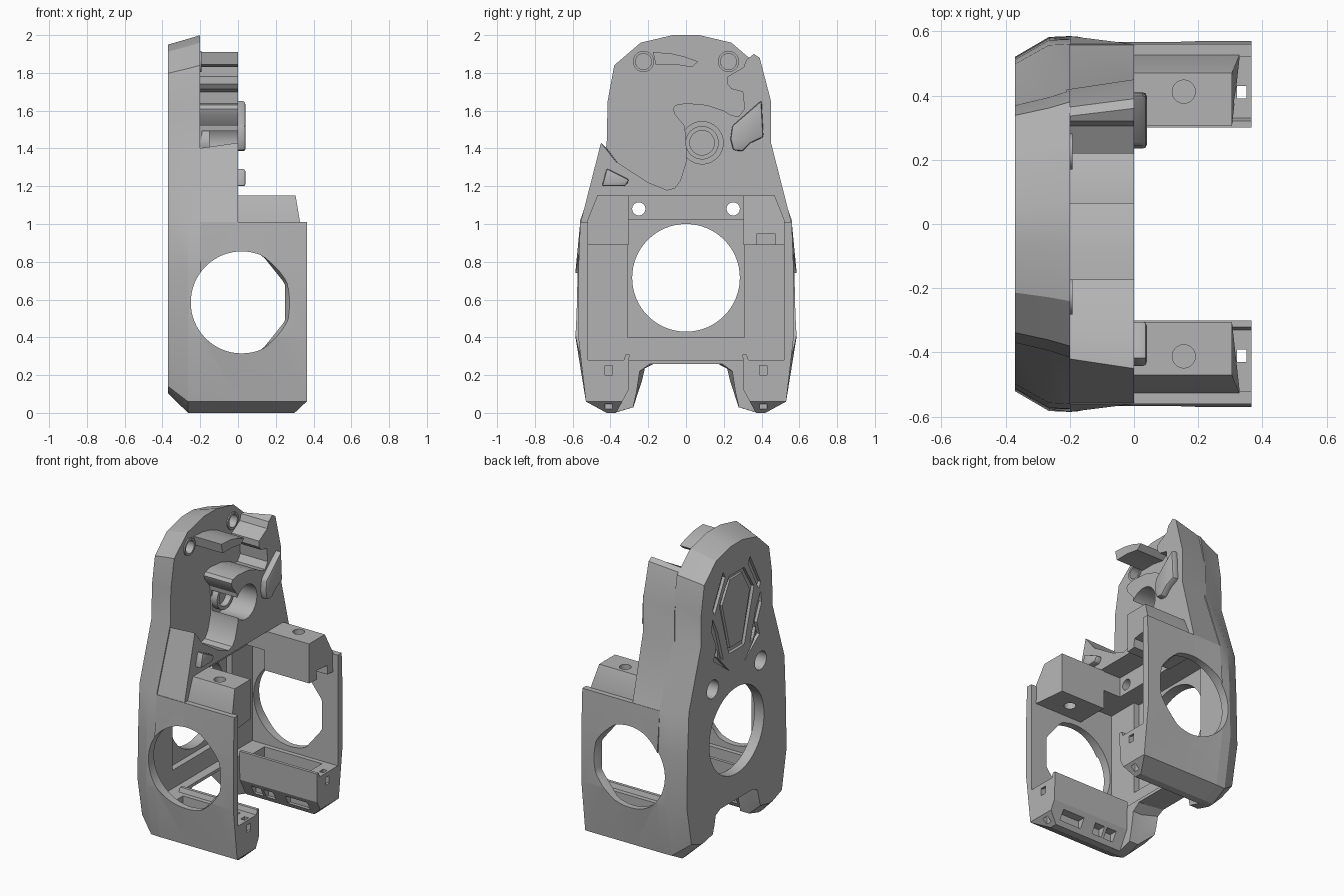
import bpy, bmesh, math

if "Cube" in bpy.data.objects:
    bpy.data.objects.remove(bpy.data.objects["Cube"], do_unlink=True)

grey = bpy.data.materials.new("plain_grey")
grey.use_nodes = True
colour = (0.45, 0.45, 0.45, 1)
grey.diffuse_color = colour
grey.node_tree.nodes["Principled BSDF"].inputs["Base Color"].default_value = colour


def loft(name, sections):
    """Solid through (x, [(y, z), ...]) sections with equal point counts."""
    bm = bmesh.new()
    rings = [[bm.verts.new((x, y, z)) for y, z in pts] for x, pts in sections]
    n = len(rings[0])
    for a, b in zip(rings, rings[1:]):
        for i in range(n):
            j = (i + 1) % n
            bm.faces.new((a[i], a[j], b[j], b[i]))
    bm.faces.new(rings[0])
    bm.faces.new(rings[-1])
    bmesh.ops.recalc_face_normals(bm, faces=bm.faces)
    mesh = bpy.data.meshes.new(name)
    bm.to_mesh(mesh)
    bm.free()
    mesh.materials.append(grey)
    ob = bpy.data.objects.new(name, mesh)
    bpy.context.collection.objects.link(ob)
    return ob


def prism(name, pts, x0, x1):
    return loft(name, [(x0, pts), (x1, pts)])


def loft_y(name, sections):
    """Solid through (y, [(x, z), ...]) sections."""
    ob = loft(name, [(y, [(-x, z) for x, z in pts]) for y, pts in sections])
    for v in ob.data.vertices:
        x, y, z = v.co
        v.co = (-y, x, z)
    return ob


def box(name, x0, x1, y0, y1, z0, z1):
    return prism(name, [(y0, z0), (y1, z0), (y1, z1), (y0, z1)], x0, x1)


def circle(cy, cz, r, n=48):
    return [(cy + r * math.cos(math.tau * i / n), cz + r * math.sin(math.tau * i / n))
            for i in range(n)]


def upright_pin(cx, cy, r, z0, z1):
    ob = prism("cutter", circle(cx, cy, r, 32), z0, z1)
    for v in ob.data.vertices:
        z, x, y = v.co
        v.co = (x, y, z)
    return ob


def finish(ob, cutters=()):
    """Cut the part, bake the result and shade it."""
    for c in cutters:
        c.hide_render = True
        mod = ob.modifiers.new("cut", 'BOOLEAN')
        mod.operation, mod.solver, mod.object = 'DIFFERENCE', 'EXACT', c
    if ob.modifiers:
        graph = bpy.context.evaluated_depsgraph_get()
        baked = bpy.data.meshes.new_from_object(ob.evaluated_get(graph))
        ob.modifiers.clear()
        ob.data = baked
        for c in cutters:
            bpy.data.objects.remove(c, do_unlink=True)
    bpy.ops.object.select_all(action='DESELECT')
    ob.select_set(True)
    bpy.context.view_layer.objects.active = ob
    bpy.ops.object.shade_smooth_by_angle(angle=math.radians(25))


def mirrored(pts, s):
    return [(y * s, z) for y, z in pts]


def window_profile(limit):
    """Round window whose front end is trimmed to three straight edges."""
    pts = []
    for dx, dz in circle(0, 0, 0.27, 64):
        k = 1
        if dx > 0:
            k = min(1, (limit - 0.02) / dx, (limit + 0.06) / (dx + 0.8 * abs(dz)))
        pts.append((0.02 + dx * k, 0.585 + dz * k))
    return pts


def window_cutter(s):
    return loft_y("cutter", [(0.5 * s, window_profile(0.245)), (0.53 * s, window_profile(0.25)),
                             (0.6 * s, window_profile(0.3))])


# Face plate: arched outline with a chamfered outer rim
half = [(0.19, 0.26), (0.245, 0.22), (0.262, 0.11), (0.28, 0.03), (0.38, 0), (0.42, 0),
        (0.53, 0.06), (0.585, 0.4), (0.575, 0.75), (0.56, 1.02), (0.42, 1.42), (0.415, 1.65),
        (0.38, 1.84), (0.24, 1.96), (0.07, 2)]
outline = half + mirrored(half, -1)[::-1]


def rim(y, z):
    z2 = 1 + (z - 1) * 0.95 if z > 1 else z
    z2 = 0.26 - (0.26 - z) * 0.6 if z < 0.26 else z2
    return (y * 0.89, z2)


def shoulder(y, z):
    return (y * 0.95, 1 + (z - 1) * 0.98) if z > 1.1 else (y * 0.995, z)


plate = loft("face_plate", [(-0.37, [rim(*p) for p in outline]),
                            (-0.265, [shoulder(*p) for p in outline]), (-0.2, outline)])
cuts = [box("cutter", -0.26, 0, -0.52, 0.52, 0.28, 1.02),
        box("cutter", -0.3, 0, -0.31, 0.31, 0.4, 1.02),
        prism("cutter", circle(0, 0.715, 0.285, 64), -0.5, 0)]
for s in (1, -1):
    cuts += [window_cutter(s),
             prism("cutter", circle(0.25 * s, 1.08, 0.035, 32), -0.5, 0),
             prism("cutter", circle(0.25 * s, 1.08, 0.06, 32), -0.5, -0.21),
             prism("cutter", circle(0.225 * s, 1.86, 0.042, 32), -0.27, 0)]
# Decorative grooves on the outer face
crest = [(0.08, 1.76), (0.18, 1.6), (0.08, 1.25)]
crest = crest + mirrored(crest, -1)[::-1]
cuts.append(prism("cutter", crest, -0.5, -0.35))
bands = [[(0.14, 1.81), (0.25, 1.6), (0.23, 1.56), (0.12, 1.77)],
         [(0.25, 1.54), (0.2, 1.44), (0.14, 1.24), (0.17, 1.25), (0.26, 1.46)],
         [(0.2, 1.38), (0.24, 1.26), (0.08, 1.14), (0.2, 1.27)]]
for s in (1, -1):
    cuts += [prism("cutter", mirrored(b, s), -0.5, -0.35) for b in bands]
finish(plate, cuts)
finish(prism("crest_island", [(y * 0.8, 1.52 + (z - 1.52) * 0.88) for y, z in crest],
             -0.365, -0.345))

# Middle body: stepped inner mount with the hook around the bore
body_outline = [(-0.56, 1), (0.56, 1), (0.45, 1.43), (0.45, 1.65), (0.39, 1.88), (0.36, 1.9),
                (0.32, 1.87), (0.305, 1.83), (0.22, 1.78), (0.22, 1.74), (0.24, 1.715),
                (0.3, 1.7), (0.31, 1.61), (0.28, 1.57), (0.24, 1.575), (0.2, 1.6),
                (0.11, 1.63), (0, 1.64), (-0.055, 1.63), (-0.07, 1.61), (-0.06, 1.58),
                (-0.01, 1.52), (0, 1.43), (0, 1.33), (-0.03, 1.23), (-0.06, 1.19),
                (-0.1, 1.18), (-0.2, 1.22), (-0.37, 1.33), (-0.45, 1.43)]


def inner_end(y, z):
    if abs(y) > 0.33 and z > 1.1:
        return (y * 0.93, z - 0.03)
    return (y, z)


body = loft("middle_body", [(-0.21, [inner_end(*p) for p in body_outline]), (0, body_outline)])
cuts = [box("cutter", -0.15, 0.1, -0.31, 0.31, 0.9, 1.15),
        box("cutter", -0.3, 0.1, -0.52, 0.52, 0.9, 1.02),
        prism("cutter", circle(0.085, 1.43, 0.112), -0.19, 0.1),
        prism("cutter", circle(-0.093, 1.255, 0.055, 32), -0.012, 0.1),
        prism("cutter", circle(-0.093, 1.255, 0.04, 32), -0.15, 0.1)]
cuts += [prism("cutter", circle(0.25 * s, 1.08, 0.035, 32), -0.5, 0.1) for s in (1, -1)]
finish(body, cuts)


def ring(name, y, z, r_out, r_in, x0, x1):
    ob = prism(name, circle(y, z, r_out), x0, x1)
    finish(ob, [prism("cutter", circle(y, z, r_in), x0 - 0.1, x1 + 0.1)])


ring("bore_ring", 0.085, 1.43, 0.088, 0.065, -0.2, -0.15)
ring("right_pin_socket", -0.225, 1.86, 0.056, 0.042, -0.21, -0.192)
ring("left_pin_socket", 0.225, 1.86, 0.056, 0.042, -0.21, -0.192)

# Curved shelf near the top
finish(prism("curved_shelf", [(-0.16, 1.845), (-0.06, 1.845), (0.03, 1.83), (0.065, 1.86),
                              (-0.01, 1.887), (-0.08, 1.903), (-0.175, 1.91)], -0.21, 0))


# Raised locating pads with softened edges
def pad(name, pts):
    ob = prism(name, pts, -0.02, 0.04)
    mod = ob.modifiers.new("soft", 'BEVEL')
    mod.width, mod.segments = 0.012, 2
    finish(ob)


pad("tall_pad", [(0.25, 1.39), (0.3, 1.385), (0.345, 1.43), (0.41, 1.46), (0.4, 1.655),
                 (0.245, 1.52), (0.235, 1.45)])
pad("small_pad", [(-0.445, 1.2), (-0.32, 1.2), (-0.3, 1.235), (-0.42, 1.295)])

# Side walls with duct rails, large window and mounting lugs
wall = [(0.52, 1.01), (0.56, 1.01), (0.57, 0.75), (0.57, 0.4), (0.53, 0.06), (0.42, 0),
        (0.37, 0), (0.305, 0.12), (0.3, 0.31), (0.32, 0.31), (0.33, 0.28), (0.52, 0.28)]
wall_root = [(y + 0.015 if 0.3 < z < 0.8 and y > 0.5 else y, z) for y, z in wall]
lug = [(0.305, 0.89), (0.53, 0.89), (0.53, 1.0), (0.47, 1.15), (0.305, 1.15)]
end_wedge = [(0.39, 0.085), (0.28, -0.018), (0.45, -0.05)]

for s, side in ((1, "left"), (-1, "right")):
    rail = loft(side + "_wall_and_duct", [(-0.2, mirrored(wall_root, s)),
                                          (0, mirrored(wall, s)), (0.365, mirrored(wall, s))])
    trough = sorted((0.36 * s, 0.49 * s))
    slot = sorted((0.39 * s, 0.43 * s))
    mouth = sorted((0.25 * s, 0.375 * s))
    cuts = [window_cutter(s),
            loft_y("cutter", [(0.2 * s, end_wedge), (0.7 * s, end_wedge)]),
            box("cutter", -0.15, 0.27, *trough, 0.17, 0.4),
            box("cutter", 0.32, 0.35, *slot, -0.1, 0.4),
            box("cutter", 0.34, 0.4, *slot, 0.2, 0.25)]
    cuts += [box("cutter", a, b, *mouth, 0.03, 0.09)
             for a, b in ((0.12, 0.28), (-0.04, 0.03), (-0.13, -0.06))]
    finish(rail, cuts)
    block = loft(side + "_lug", [(-0.02, mirrored(lug, s)), (0.305, mirrored(lug, s))])
    for v in block.data.vertices:
        if v.co.x > 0.1 and v.co.z < 1.1 and abs(v.co.y) > 0.5:
            v.co.x = 0.33
    cuts = [upright_pin(0.155, 0.412 * s, 0.036, 0.7, 1.3)]
    if s > 0:
        cuts.append(box("cutter", 0.24, 0.4, 0.375, 0.47, 0.8, 0.95))
    finish(block, cuts)
